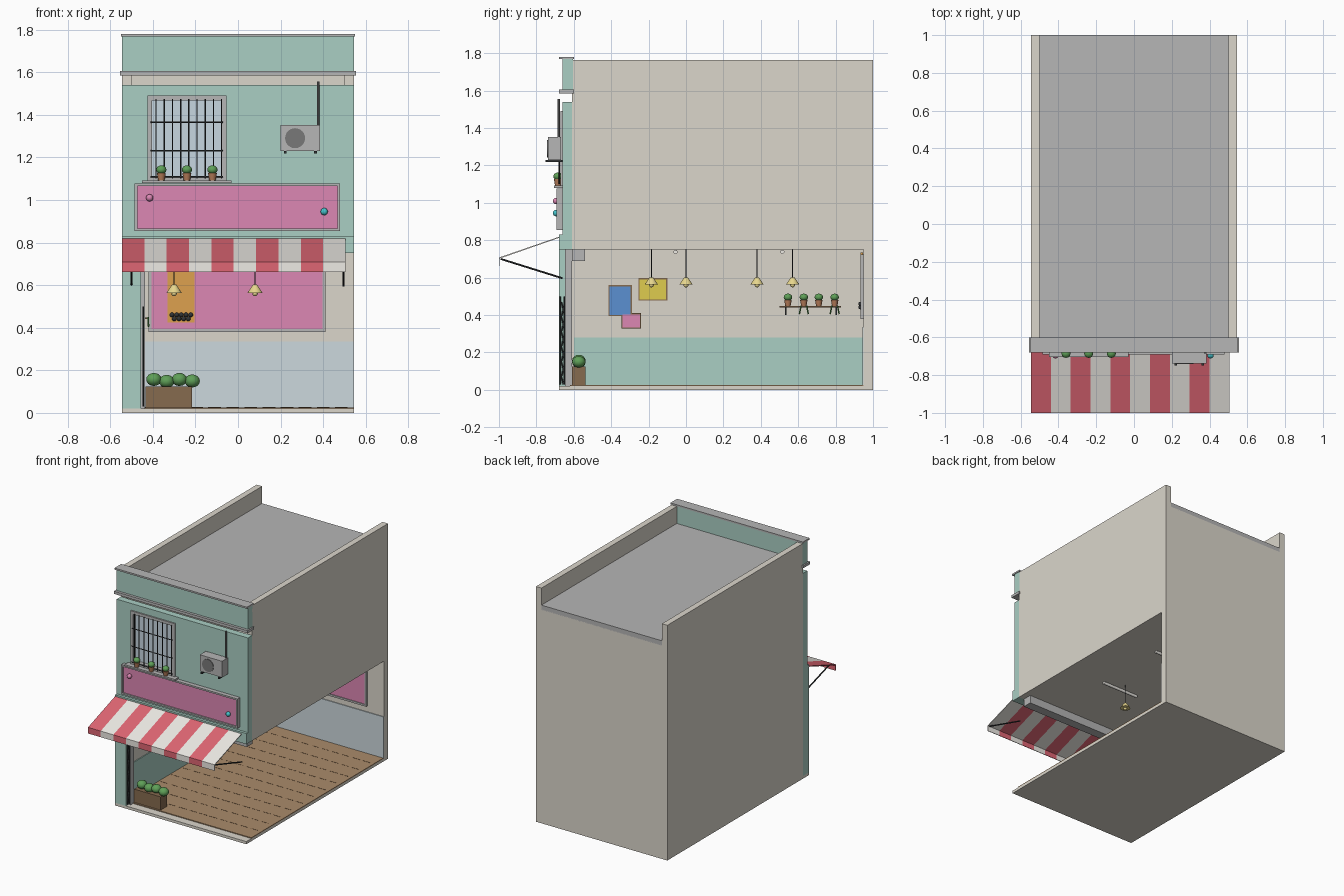
import bpy, bmesh, math
from mathutils import Vector, Matrix

if "Cube" in bpy.data.objects:
    bpy.data.objects.remove(bpy.data.objects["Cube"])

COL = dict(teal='A8CDC2', cream='DAD5CA', pink='DB86B2', red='DE6673', white='EDEAE4', wood='A98A6A',
           brown='856A50', green='5F9E58', leaf='4B8244', terra='B57C5A', dark='35383A', glass='C6D6E0',
           brass='E6D58C', blue='5B8FD0', yellow='DECB50', orange='DDA050', cyan='48C4CC', paleblue='CBD7DC',
           grey='B4B4B4', seam='5E4733', fan='787878')


def mat(name):
    m = bpy.data.materials.get(name)
    if not m:
        m = bpy.data.materials.new(name)
        rgb = [(int(COL[name][i:i + 2], 16) / 255) ** 2.2 for i in (0, 2, 4)]
        m.diffuse_color = (*rgb, 1)
        m.use_nodes = True
        m.node_tree.nodes["Principled BSDF"].inputs["Base Color"].default_value = m.diffuse_color
    return m


def finish(name, bm, color, smooth=False):
    bmesh.ops.recalc_face_normals(bm, faces=bm.faces)
    me = bpy.data.meshes.new(name)
    bm.to_mesh(me)
    bm.free()
    ob = bpy.data.objects.new(name, me)
    bpy.context.collection.objects.link(ob)
    if color:
        me.materials.append(mat(color))
    if smooth:
        bpy.ops.object.select_all(action='DESELECT')
        ob.select_set(True)
        bpy.context.view_layer.objects.active = ob
        bpy.ops.object.shade_smooth_by_angle(angle=math.radians(40))
    return ob


def add_box(bm, x0, x1, y0, y1, z0, z1):
    m = Matrix.Translation(((x0 + x1) / 2, (y0 + y1) / 2, (z0 + z1) / 2)) @ Matrix.Diagonal((x1 - x0, y1 - y0, z1 - z0, 1))
    bmesh.ops.create_cube(bm, size=1, matrix=m)


def boxes(name, color, *dims):
    bm = bmesh.new()
    for d in dims:
        add_box(bm, *d)
    return finish(name, bm, color)


def rods(name, color, segs, r, r2=None, n=8, smooth=True):
    bm = bmesh.new()
    for a, b in segs:
        a, b = Vector(a), Vector(b)
        rot = (b - a).to_track_quat('Z', 'Y').to_matrix().to_4x4()
        bmesh.ops.create_cone(bm, cap_ends=True, segments=n, radius1=r, radius2=r if r2 is None else r2,
                              depth=(b - a).length, matrix=Matrix.Translation((a + b) / 2) @ rot)
    return finish(name, bm, color, smooth)


def balls(name, color, pts, r, squash=1):
    bm = bmesh.new()
    for p in pts:
        bmesh.ops.create_uvsphere(bm, u_segments=12, v_segments=8, radius=r,
                                  matrix=Matrix.Translation(p) @ Matrix.Diagonal((1, 1, squash, 1)))
    return finish(name, bm, color, True)


def frame_xz(name, color, x0, x1, z0, z1, w, y0, y1):
    boxes(name, color, (x0, x1, y0, y1, z0, z0 + w), (x0, x1, y0, y1, z1 - w, z1),
          (x0, x0 + w, y0, y1, z0 + w, z1 - w), (x1 - w, x1, y0, y1, z0 + w, z1 - w))


# shell: base, party walls (right one open below), back wall, slabs
boxes('base_slab', 'cream', (-.545, .545, -.68, 1, 0, .02))
boxes('wood_floor', 'wood', (-.5, .545, -.62, .95, .02, .026))
boxes('left_wall', 'cream', (-.545, -.5, -.61, 1, .02, 1.765))
boxes('right_upper_wall', 'cream', (.5, .545, -.61, 1, .75, 1.765))
boxes('back_wall', 'cream', (-.5, .5, .95, 1, .02, 1.605), (.5, .545, .95, 1, .02, .75))
boxes('upper_floor_slab', 'cream', (-.5, .5, -.61, .95, .75, .79))
boxes('roof_slab', 'grey', (-.5, .5, -.61, 1, 1.6, 1.637))

# floor board seams
seams = []
for i in range(11):
    y = -.5 + i * .133
    for k in range(12):
        x = -.48 + k * .085
        seams.append((x, x + .06, y, y + .004, .025, .027))
boxes('floor_seams', 'seam', *seams)

# wall dados
boxes('left_dado', 'teal', (-.5, -.494, -.6, .95, .026, .28))
boxes('back_dado', 'paleblue', (-.494, .545, .944, .95, .026, .335))

# facade with window opening
facade = boxes('facade', 'teal', (-.545, .545, -.66, -.61, .83, 1.54))
cutter = boxes('window_cutter', None, (-.405, -.075, -.75, -.5, 1.11, 1.475))
cutter.hide_render = True
cutter.hide_viewport = True
cut = facade.modifiers.new('window', 'BOOLEAN')
cut.object, cut.solver = cutter, 'EXACT'
boxes('facade_header', 'teal', (-.545, .545, -.68, -.61, .75, .83))
boxes('left_pilaster', 'teal', (-.545, -.455, -.68, -.61, .02, .75))
boxes('front_parapet', 'teal', (-.545, .545, -.66, -.605, 1.605, 1.768))
boxes('cornices', 'grey', (-.555, .555, -.68, -.6, 1.585, 1.605), (-.55, .55, -.68, -.6, 1.768, 1.78))

# shutter rail, shutter box and folded gate
boxes('shutter_rail', 'grey', (-.455, -.437, -.648, -.61, .02, .75))
boxes('shutter_box', 'grey', (-.5, .5, -.61, -.54, .69, .75))
gate = [((-.446, -.655 - .012 * (i % 2), .03 + i * .04), (-.446, -.667 + .012 * (i % 2), .07 + i * .04)) for i in range(11)]
rods('folded_gate', 'dark', gate + [((-.446, y, .03), (-.446, y, .5)) for y in (-.672, -.652)], .004, n=6)

# window
frame_xz('window_frame', 'grey', -.425, -.055, 1.09, 1.49, .022, -.67, -.62)
boxes('window_glass', 'glass', (-.405, -.075, -.64, -.634, 1.11, 1.475))
bars = [((-.385 + i * .0385, -.677, 1.1), (-.385 + i * .0385, -.677, 1.475)) for i in range(9)]
bars += [((-.41, -.677, z), (-.07, -.677, z)) for z in (1.11, 1.23, 1.365)]
rods('window_grille', 'dark', bars, .0035, n=6)
boxes('window_sill', 'grey', (-.45, -.03, -.705, -.66, 1.08, 1.092))


def pots(name, spots, s=1):
    rods(name + '_pots', 'terra', [(p, (p[0], p[1], p[2] + .035 * s)) for p in spots], .015 * s, .021 * s, 12)
    balls(name + '_plants', 'green', [(p[0], p[1], p[2] + .05 * s) for p in spots], .024 * s, .85)


pots('sill', [(x, -.685, 1.092) for x in (-.36, -.24, -.12)])

# front sign board with bulbs
frame_xz('sign_frame', 'grey', -.485, .48, .855, 1.077, .012, -.692, -.66)
boxes('sign_panel', 'pink', (-.473, .468, -.682, -.66, .867, 1.065))
balls('pink_bulb', 'pink', [(-.415, -.695, 1.01)], .017)
balls('cyan_bulb', 'cyan', [(.405, -.695, .945)], .017)

# air conditioner
boxes('ac_unit', 'grey', (.2, .385, -.738, -.668, 1.23, 1.352))
rods('ac_fan', 'fan', [((.268, -.738, 1.29), (.268, -.742, 1.29))], .047, n=24)
boxes('ac_brackets', 'dark', *[(x, x + .012, -.75, -.655, 1.218, 1.23) for x in (.215, .358)])
rods('ac_pipe', 'fan', [((.376, -.68, 1.34), (.376, -.68, 1.555))], .006)

# striped awning: sloped sheet and valance
for name, color, odd in (('awning_red', 'red', 0), ('awning_white', 'white', 1)):
    bm = bmesh.new()
    for i in range(odd, 10, 2):
        x0 = -.545 + i * .105
        prof = [(-.675, .82), (-1, .708), (-1, .662), (-.996, .662), (-.996, .702), (-.675, .814)]
        a, b = [[bm.verts.new((x, y, z)) for y, z in prof] for x in (x0, x0 + .105)]
        bm.faces.new(a)
        bm.faces.new(b[::-1])
        for j in range(6):
            k = (j + 1) % 6
            bm.faces.new((a[j], b[j], b[k], a[k]))
    finish(name, bm, color)
rods('awning_arms', 'dark', [((x, -.66, .597), (x, -.99, .7)) for x in (-.5, .495)], .005)

# planter with bushes
boxes('planter', 'brown', (-.435, -.215, -.61, -.537, .026, .125))
balls('planter_bushes', 'green', [(x, -.573, z) for x, z in
                                  ((-.395, .157), (-.335, .148), (-.275, .157), (-.215, .15))], .036, .85)

# ceiling lamps and tubes
lamps = [(-.3, -.185), (.08, 0), (-.3, .38), (.08, .57)]
rods('lamp_wires', 'dark', [((x, y, .6), (x, y, .75)) for x, y in lamps], .002, n=6)
rods('lamp_shades', 'brass', [((x, y, .563), (x, y, .602)) for x, y in lamps], .036, .01, 16)
balls('lamp_bulbs', 'brass', [(x, y, .561) for x, y in lamps], .013)
rods('ceiling_tubes', 'white', [((-.07, y, .738), (.23, y, .738)) for y in (-.056, .515)], .011, n=10)

# back wall menu board with drink picture
frame_xz('menu_frame', 'grey', -.42, .41, .38, .725, .014, .932, .95)
boxes('menu_panel', 'pink', (-.406, .396, .938, .95, .394, .711))
boxes('drink_panel', 'orange', (-.33, -.205, .934, .945, .425, .735))
balls('drink_pearls', 'dark', [(-.31 + i * .022, .932, .46) for i in range(5)]
      + [(-.299 + i * .022, .932, .442) for i in range(4)], .011)

# left wall posters
for color, y0, y1, z0, z1 in (('blue', -.415, -.29, .395, .56), ('yellow', -.255, -.1, .478, .597),
                              ('pink', -.345, -.24, .328, .41)):
    d = .002 if color == 'pink' else 0
    boxes(color + '_poster_frame', 'brown', (-.5, -.492 + d, y0, y1, z0, z1))
    boxes(color + '_poster', color, (-.495, -.49 + d, y0 + .006, y1 - .006, z0 + .006, z1 - .006))

# plant shelf with trailing leaves and brackets
boxes('plant_shelf', 'brown', (-.5, -.425, .5, .83, .44, .448))
boxes('shelf_brackets', 'dark', *[(-.5, -.44, y, y + .007, .4, .44) for y in (.53, .8)])
spots = [(-.46, y, .448) for y in (.545, .63, .71, .795)]
pots('shelf', spots, .95)
rods('trailing_vines', 'leaf', [((-.422, y + d, .45), (-.42, y + d * 1.6, .405)) for _, y, _ in spots[1::2]
                                for d in (-.015, .015)], .004, n=6)
